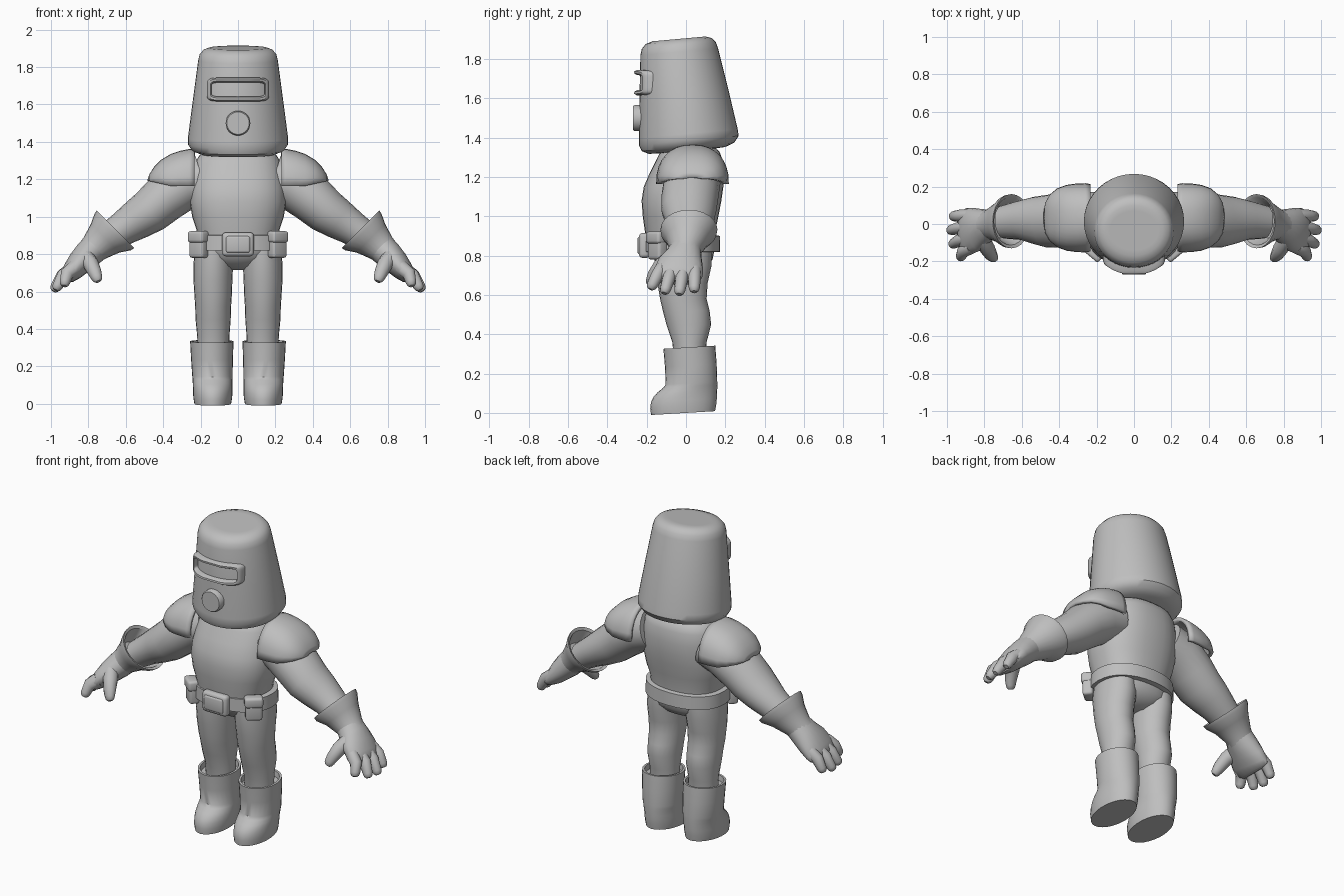
import bpy, bmesh, math
from mathutils import Vector, Matrix

grey = bpy.data.materials.new("plain_grey")
grey.diffuse_color = (0.52, 0.52, 0.52, 1)


def finish(bm, name, mirror=False, angle=40):
    bmesh.ops.recalc_face_normals(bm, faces=bm.faces)
    me = bpy.data.meshes.new(name)
    bm.to_mesh(me)
    bm.free()
    me.materials.append(grey)
    ob = bpy.data.objects.new(name, me)
    bpy.context.collection.objects.link(ob)
    bpy.ops.object.select_all(action='DESELECT')
    ob.select_set(True)
    bpy.context.view_layer.objects.active = ob
    bpy.ops.object.shade_smooth_by_angle(angle=math.radians(angle))
    if mirror:
        ob.modifiers.new("mirror", 'MIRROR')
    return ob


def loft(name, rings, closed=True, caps=True, wrap=False, **kw):
    """Skin a list of equal-length point rings."""
    bm = bmesh.new()
    vs = [[bm.verts.new(p) for p in r] for r in rings]
    n = len(vs[0])
    pairs = list(zip(vs, vs[1:])) + ([(vs[-1], vs[0])] if wrap else [])
    for a, b in pairs:
        for i in range(n if closed else n - 1):
            j = (i + 1) % n
            bm.faces.new((a[i], a[j], b[j], b[i]))
    if caps:
        bm.faces.new(vs[0])
        bm.faces.new(vs[-1])
    return finish(bm, name, **kw)


def power(v, e):
    return math.copysign(abs(v) ** e, v)


def stack(name, rows, n=32, e=1.0, tilt=0.0, **kw):
    """Horizontal rings given as z, centre x, half width, front y, back y."""
    rings = []
    for z, cx, rx, y0, y1 in rows:
        ring = []
        for i in range(n):
            t = 2 * math.pi * i / n
            y = (y0 + y1) / 2 + (y1 - y0) / 2 * power(math.sin(t), e)
            ring.append((cx + rx * power(math.cos(t), e), y, z + tilt * y))
        rings.append(ring)
    return loft(name, rings, **kw)


def limb(name, rows, n=20, axis=None, tip=False, **kw):
    """Rings across a path given as x, y, z, depth radius, thickness radius."""
    rows = list(rows)
    if tip:
        a, b = Vector(rows[-2][:3]), Vector(rows[-1][:3])
        d, r = (b - a).normalized(), rows[-1][4]
        for f, s in ((0.5, 0.85), (0.85, 0.5)):
            rows.append((*(b + d * r * f), rows[-1][3] * s / (0.85 if s < 0.8 else 1), r * s))
    ps = [Vector(r[:3]) for r in rows]
    rings = []
    for i, (p, row) in enumerate(zip(ps, rows)):
        d = axis or (ps[min(i + 1, len(ps) - 1)] - ps[max(i - 1, 0)])
        d = d.normalized()
        u = Vector((0, 1, 0))
        u = (u - d * u.dot(d)).normalized()
        v = d.cross(u)
        rings.append([p + u * row[3] * math.cos(2 * math.pi * k / n)
                      + v * row[4] * math.sin(2 * math.pi * k / n) for k in range(n)])
    return loft(name, rings, mirror=True, **kw)


def block(name, loc, size, turn=0, bevel=0.015, mirror=False):
    bm = bmesh.new()
    bmesh.ops.create_cube(bm, size=1)
    bmesh.ops.scale(bm, vec=size, verts=bm.verts)
    bmesh.ops.bevel(bm, geom=bm.edges[:], offset=bevel, segments=3, profile=0.5, affect='EDGES')
    bm.transform(Matrix.Translation(loc) @ Matrix.Rotation(math.radians(turn), 4, 'Z'))
    return finish(bm, name, mirror)


# Bucket helmet
stack("helmet", [(1.33, 0, .12, -.10, .12), (1.335, 0, .20, -.19, .20), (1.352, 0, .245, -.225, .245),
                 (1.385, 0, .268, -.24, .268), (1.42, 0, .268, -.24, .263), (1.62, 0, .242, -.237, .217),
                 (1.84, 0, .213, -.232, .163), (1.872, 0, .205, -.225, .152), (1.895, 0, .185, -.205, .132),
                 (1.906, 0, .155, -.17, .10), (1.906, 0, .13, -.14, .07)], n=40, tilt=0.09)

# Raised visor frame wrapped around the helmet front
def visor_ring(t):
    c, s = power(math.cos(t), .3), power(math.sin(t), .3)
    pts = []
    for hx, hz, out in ((.166, .064, -.03), (.166, .064, .026), (.158, .057, .038),
                        (.148, .046, .036), (.143, .038, .02), (.143, .038, -.03)):
        x = hx * c
        pts.append((x, -.015 - .219 * math.sqrt(1 - (x / .236) ** 2) - out, 1.68 + hz * s))
    return pts

loft("visor_frame", [visor_ring(2 * math.pi * (i + .5) / 64) for i in range(64)], caps=False, wrap=True)

# Round mouthpiece
loft("mouthpiece", [[(r * math.cos(i * math.pi / 14), y, 1.5 + r * math.sin(i * math.pi / 14))
                     for i in range(28)] for y, r in ((-.2, .066), (-.262, .066), (-.27, .06))])

# Neck, torso and hips
stack("neck", [(1.24, 0, .14, -.13, .13), (1.30, 0, .125, -.12, .13), (1.40, 0, .12, -.10, .13)])
stack("torso", [(.86, 0, .215, -.20, .145), (.93, 0, .222, -.21, .15), (1.0, 0, .245, -.22, .165),
                (1.08, 0, .258, -.226, .18), (1.15, 0, .255, -.215, .19), (1.22, 0, .245, -.185, .192),
                (1.29, 0, .23, -.15, .185), (1.33, 0, .205, -.13, .17), (1.355, 0, .15, -.08, .14)], e=.85)
stack("hips", [(.715, 0, .06, -.06, .05), (.74, 0, .15, -.12, .10), (.78, 0, .215, -.16, .135),
               (.83, 0, .23, -.185, .145), (.88, 0, .22, -.19, .145)], e=.9)

# Belt with buckle and pouches
stack("belt", [(.818, 0, .225, -.19, .15), (.82, 0, .25, -.212, .174), (.90, 0, .248, -.212, .172),
               (.905, 0, .225, -.19, .15)], e=.9)
block("buckle", (0, -.212, .852), (.17, .055, .128), bevel=.02)
block("buckle_plate", (0, -.232, .852), (.13, .03, .09), bevel=.012)
block("pouch", (.21, -.145, .845), (.095, .06, .13), 40, mirror=True)
block("pouch_flap", (.212, -.149, .892), (.105, .068, .062), 40, mirror=True)

# Legs
stack("leg", [(.27, .132, .085, -.06, .10), (.36, .132, .086, -.07, .105), (.45, .133, .094, -.10, .128),
              (.52, .133, .096, -.118, .12), (.58, .133, .1, -.132, .105), (.66, .134, .104, -.145, .11),
              (.75, .132, .106, -.16, .13), (.83, .13, .10, -.16, .13)], n=24, mirror=True)

# Boots with open cuffs and round toes
stack("boot", [(0, .135, .098, -.178, .148), (.035, .135, .104, -.182, .154), (.065, .135, .105, -.178, .157),
               (.09, .135, .106, -.166, .158), (.113, .136, .106, -.145, .159), (.133, .136, .107, -.118, .159),
               (.15, .137, .108, -.103, .159), (.24, .139, .112, -.107, .156), (.333, .14, .116, -.115, .149),
               (.333, .14, .103, -.102, .136), (.30, .14, .10, -.098, .132)], n=28, tilt=.06, mirror=True)

# Arms
limb("arm", [(.19, .03, 1.20, .14, .13), (.29, .03, 1.17, .145, .135), (.39, .02, 1.10, .145, .13),
             (.47, .015, 1.03, .14, .12), (.54, .02, .985, .125, .108), (.61, .02, .94, .105, .093),
             (.70, .01, .88, .088, .08)])

# Domed shoulder pads
arches = []
for x, half, top in ((.232, .18, 1.365), (.26, .185, 1.362), (.31, .183, 1.352), (.36, .176, 1.335),
                     (.41, .158, 1.305), (.45, .125, 1.265), (.475, .08, 1.225), (.483, .03, 1.2)):
    low = 1.165 + max(0, x - .36) * .22
    arches.append([(x, .033 - half * power(math.cos(math.pi * i / 16), .85),
                    low + (top - low) * power(math.sin(math.pi * i / 16), .85)) for i in range(17)])
pad = loft("shoulder_pad", arches, closed=False, caps=False, mirror=True)
solid = pad.modifiers.new("thickness", 'SOLIDIFY')
solid.thickness = .022
solid.offset = -1

# Flared glove cuffs
limb("glove_cuff", [(.72, .01, .87, .085, .085), (.66, .015, .928, .128, .125), (.655, .015, .933, .145, .142),
                    (.67, .014, .918, .142, .138), (.71, .01, .885, .112, .108), (.77, 0, .83, .08, .08),
                    (.80, -.01, .80, .08, .075)], axis=Vector((.7, 0, -.7)), n=24)

# Gloved hands
limb("palm", [(.76, 0, .84, .077, .078), (.805, -.012, .795, .095, .076), (.845, -.028, .755, .118, .068),
              (.885, -.04, .71, .126, .056), (.912, -.042, .68, .118, .042), (.922, -.042, .668, .09, .026)])
for label, y0, x, y, z in (("index", -.125, .925, -.172, .65), ("middle", -.07, .965, -.105, .628),
                           ("ring", -.012, .976, -.032, .622), ("little", .045, .962, .042, .636)):
    mid = ((.88 + x) / 2 + .012, (y0 + y) / 2, (.72 + z) / 2 + .01)
    limb(label + "_finger", [(.87, y0, .73, .034, .04), (*mid, .033, .036), (x, y, z, .028, .028)],
         n=12, tip=True)
limb("thumb", [(.82, -.07, .79, .045, .045), (.785, -.13, .745, .042, .042), (.765, -.165, .70, .033, .036),
               (.755, -.178, .675, .026, .03)], n=12, tip=True)
